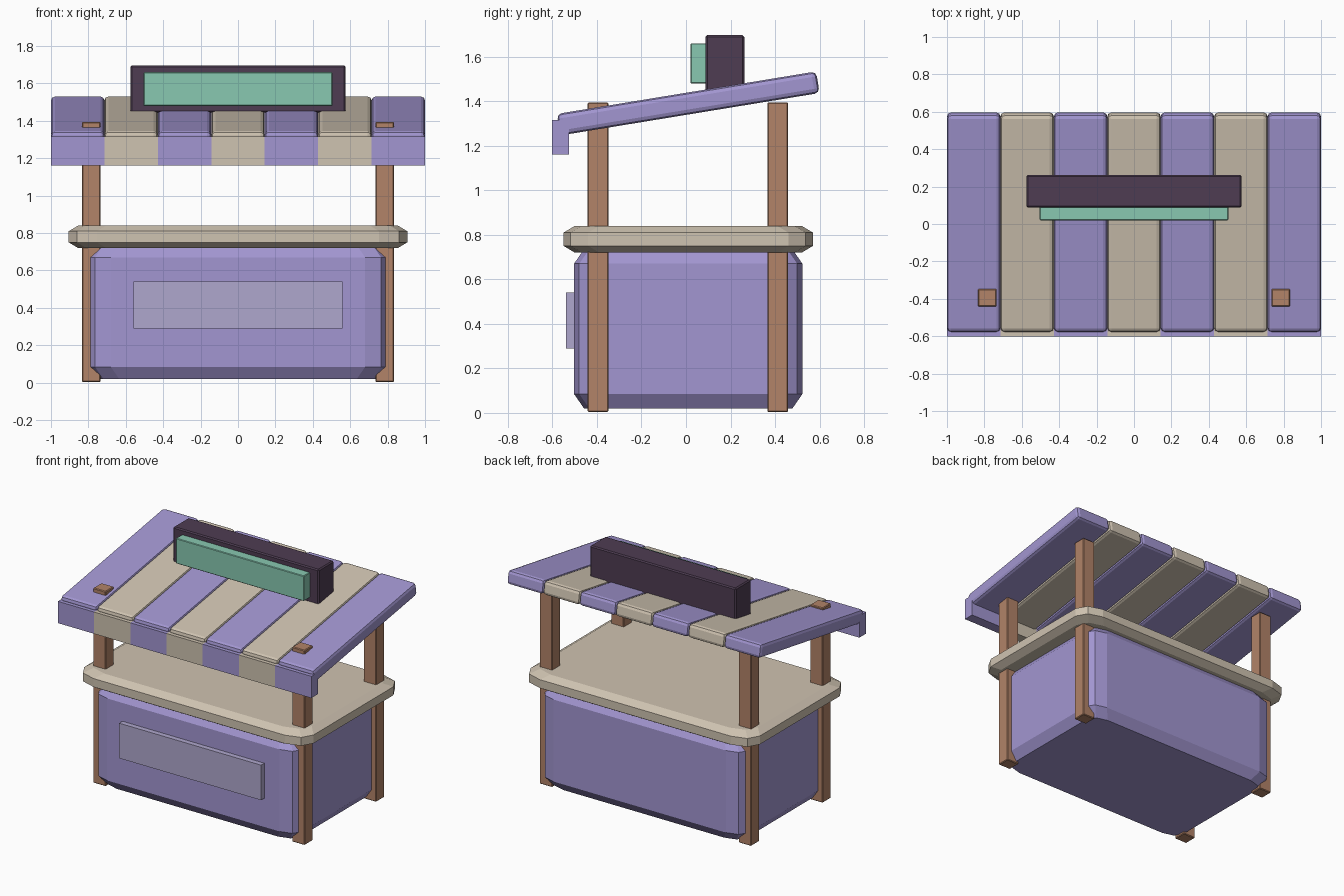
import bpy, bmesh, math

if "Cube" in bpy.data.objects:
    bpy.data.objects.remove(bpy.data.objects["Cube"])


def material(name, r, g, b):
    def lin(c):
        c /= 255
        return c / 12.92 if c <= 0.04045 else ((c + 0.055) / 1.055) ** 2.4
    m = bpy.data.materials.new(name)
    m.diffuse_color = (lin(r), lin(g), lin(b), 1)
    m.use_nodes = True
    m.node_tree.nodes["Principled BSDF"].inputs["Base Color"].default_value = m.diffuse_color
    return m


PURPLE = material("lavender", 162, 150, 209)
CREAM = material("cream", 207, 195, 177)
WOOD = material("wood", 178, 131, 104)
DARK = material("dark_plum", 78, 60, 82)
MINT = material("mint", 136, 200, 177)
PALE = material("pale_lavender", 175, 167, 205)


def finish(bm, name, mat):
    bmesh.ops.recalc_face_normals(bm, faces=bm.faces)
    mesh = bpy.data.meshes.new(name)
    bm.to_mesh(mesh)
    bm.free()
    mesh.materials.append(mat)
    ob = bpy.data.objects.new(name, mesh)
    bpy.context.collection.objects.link(ob)
    return ob


def box(name, mat, x, y, z, bevel=0.0, segments=1):
    """Box spanning the given (min, max) ranges, origin at its centre."""
    bm = bmesh.new()
    bmesh.ops.create_cube(bm, size=1)
    bmesh.ops.scale(bm, vec=(x[1] - x[0], y[1] - y[0], z[1] - z[0]), verts=bm.verts)
    if bevel:
        bmesh.ops.bevel(bm, geom=bm.edges[:], offset=bevel, segments=segments,
                        profile=0.5, affect='EDGES')
    ob = finish(bm, name, mat)
    ob.location = (sum(x) / 2, sum(y) / 2, sum(z) / 2)
    return ob


def rounded_block(name, mat, hx, hy, cy, rx, ry, rings):
    """Stack of round-cornered outlines; rings are (height, inset)."""
    bm = bmesh.new()
    loops = []
    for z, inset in rings:
        loop = []
        for quarter in range(4):
            for step in range(3):
                a = math.radians(quarter * 90 + step * 45)
                sx = 1 if quarter in (0, 3) else -1
                sy = 1 if quarter in (0, 1) else -1
                loop.append(bm.verts.new((
                    sx * (hx - inset - rx) + rx * math.cos(a),
                    cy + sy * (hy - inset - ry) + ry * math.sin(a), z)))
        loops.append(loop)
    n = len(loops[0])
    for low, high in zip(loops, loops[1:]):
        for i in range(n):
            j = (i + 1) % n
            bm.faces.new((low[i], low[j], high[j], high[i]))
    bm.faces.new(loops[0][::-1])
    bm.faces.new(loops[-1])
    return finish(bm, name, mat)


# Stall body and counter top
rounded_block("stall_body", PURPLE, 0.80, 0.513, 0.01, 0.12, 0.08,
              [(0.02, 0.045), (0.085, 0), (0.67, 0), (0.735, 0.045)])
rounded_block("counter_top", CREAM, 0.905, 0.56, 0.01, 0.15, 0.11,
              [(0.72, 0.05), (0.75, 0), (0.81, 0), (0.84, 0.05)])
box("front_panel", PALE, (-0.56, 0.56), (-0.54, -0.49), (0.29, 0.54))

# Four posts; the front pair pokes through the roof
for side, x in (("left", -0.785), ("right", 0.785)):
    for end, y in (("front", -0.395), ("back", 0.412)):
        box(f"{end}_{side}_post", WOOD, (x - 0.05, x + 0.05),
            (y - 0.047, y + 0.047), (0.004, 1.394), 0.005)

# Sloping striped roof with a hanging valance
PLANKS = 7
WIDTH = 2 / PLANKS
for i in range(PLANKS):
    x0 = -1 + i * WIDTH
    mat = CREAM if i % 2 else PURPLE
    plank = box(f"roof_plank_{i + 1}", mat, (x0, x0 + WIDTH),
                (-0.58, 0.60), (1.341, 1.439), 0.022, 2)
    plank.rotation_euler.x = math.radians(9.3)
    box(f"valance_{i + 1}", mat, (x0, x0 + WIDTH), (-0.602, -0.526), (1.16, 1.315))

# Roof sign
box("sign_board", DARK, (-0.575, 0.575), (0.088, 0.262), (1.445, 1.697), 0.008)
box("sign_face", MINT, (-0.505, 0.505), (0.02, 0.10), (1.48, 1.66), 0.004)
